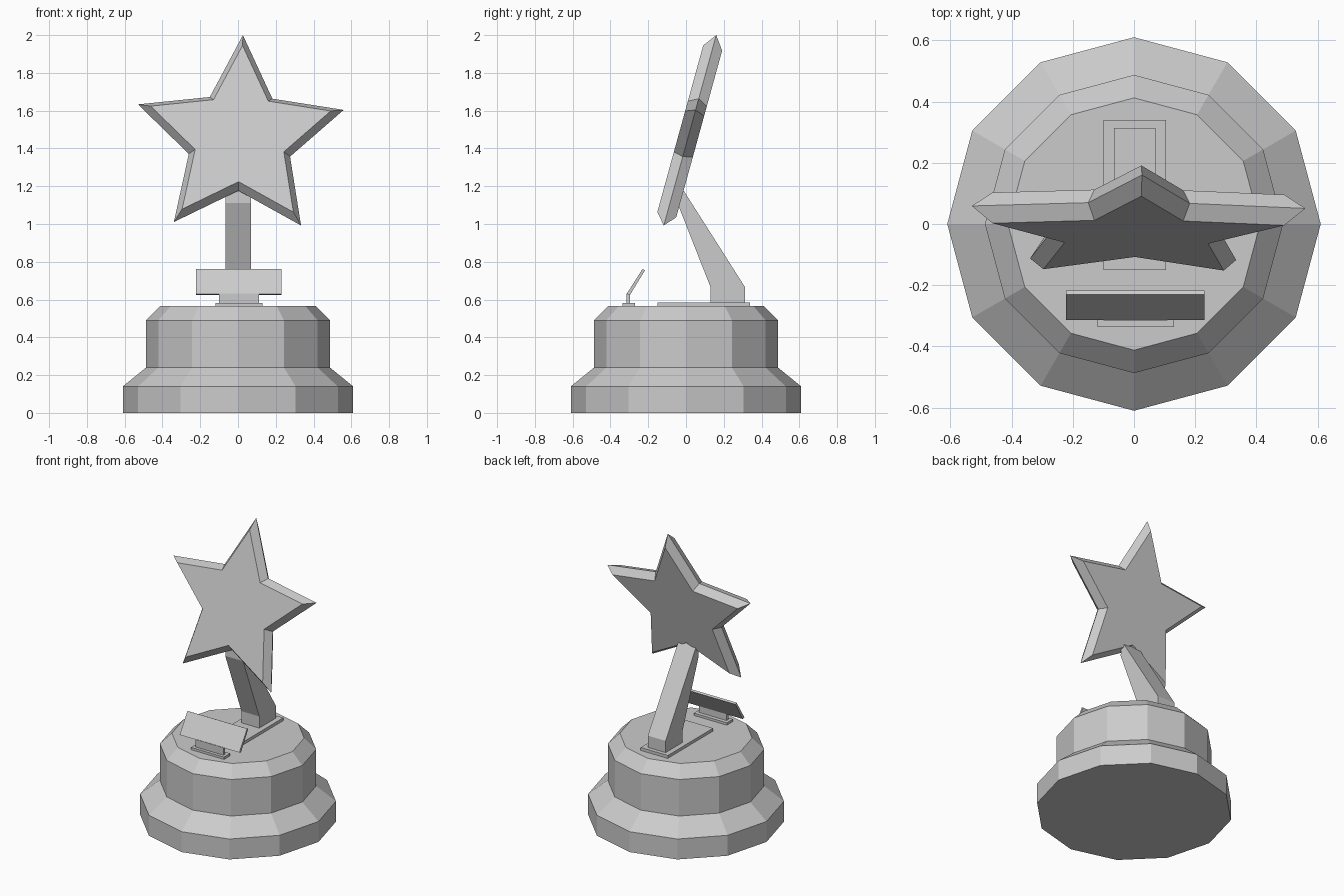
import bpy
import bmesh
from math import sin, cos, pi, radians
from mathutils import Matrix

cube = bpy.data.objects.get("Cube")
if cube:
    bpy.data.objects.remove(cube, do_unlink=True)

GREY = (0.6, 0.6, 0.6, 1.0)
metal = bpy.data.materials.new("light grey")
metal.use_nodes = True
metal.diffuse_color = GREY
metal.node_tree.nodes["Principled BSDF"].inputs["Base Color"].default_value = GREY


def loft(name, rings):
    """Join rings of equal point count into a closed, flat shaded solid."""
    bm = bmesh.new()
    loops = [[bm.verts.new(p) for p in ring] for ring in rings]
    count = len(loops[0])
    for low, high in zip(loops, loops[1:]):
        for i in range(count):
            j = (i + 1) % count
            bm.faces.new((low[i], low[j], high[j], high[i]))
    bm.faces.new(loops[0][::-1])
    bm.faces.new(loops[-1])
    bmesh.ops.recalc_face_normals(bm, faces=bm.faces)
    mesh = bpy.data.meshes.new(name)
    bm.to_mesh(mesh)
    bm.free()
    mesh.materials.append(metal)
    obj = bpy.data.objects.new(name, mesh)
    bpy.context.collection.objects.link(obj)
    return obj


def side_profile(name, x0, x1, points):
    """Extrude a (y, z) outline between two x positions."""
    return loft(name, [[(x, y, z) for y, z in points] for x in (x0, x1)])


def box(name, x0, x1, y0, y1, z0, z1):
    return side_profile(name, x0, x1, [(y0, z0), (y1, z0), (y1, z1), (y0, z1)])


# Stepped twelve-sided pedestal
SIDES = 12
steps = [(0.61, 0), (0.61, 0.14), (0.487, 0.24), (0.487, 0.49), (0.412, 0.565)]
loft("pedestal", [[(r * cos(2 * pi * i / SIDES), r * sin(2 * pi * i / SIDES), z)
                   for i in range(SIDES)] for r, z in steps])

# Support arm leaning forward to the back of the star
box("arm_plate", -0.10, 0.105, -0.15, 0.34, 0.56, 0.585)
side_profile("support_arm", -0.065, 0.07,
             [(0.13, 0.58), (0.313, 0.58), (0.313, 0.665),
              (-0.04, 1.22), (-0.045, 1.11), (0.13, 0.665)])

# Star with bevelled front and back, leaning back
TIP, NOTCH, HALF = 0.573, 0.282, 0.052


def star_ring(scale, y):
    ring = []
    for i in range(10):
        r = scale * (NOTCH if i % 2 else TIP)
        ring.append((r * sin(pi * i / 5), y, r * cos(pi * i / 5)))
    return ring


star = loft("star", [star_ring(0.875, -HALF), star_ring(1, 0), star_ring(0.875, HALF)])
star.matrix_world = (Matrix.Translation((0.01, 0.008, 1.448))
                     @ Matrix.Rotation(radians(-15.4), 4, 'X')
                     @ Matrix.Rotation(radians(1.6), 4, 'Y'))

# Tilted name plate on a small foot
box("plate_foot", -0.12, 0.13, -0.337, -0.27, 0.56, 0.581)
box("plate_stem", -0.10, 0.11, -0.316, -0.297, 0.575, 0.632)
side_profile("name_plate", -0.222, 0.23,
             [(-0.314, 0.63), (-0.297, 0.624), (-0.217, 0.755), (-0.23, 0.762)])
